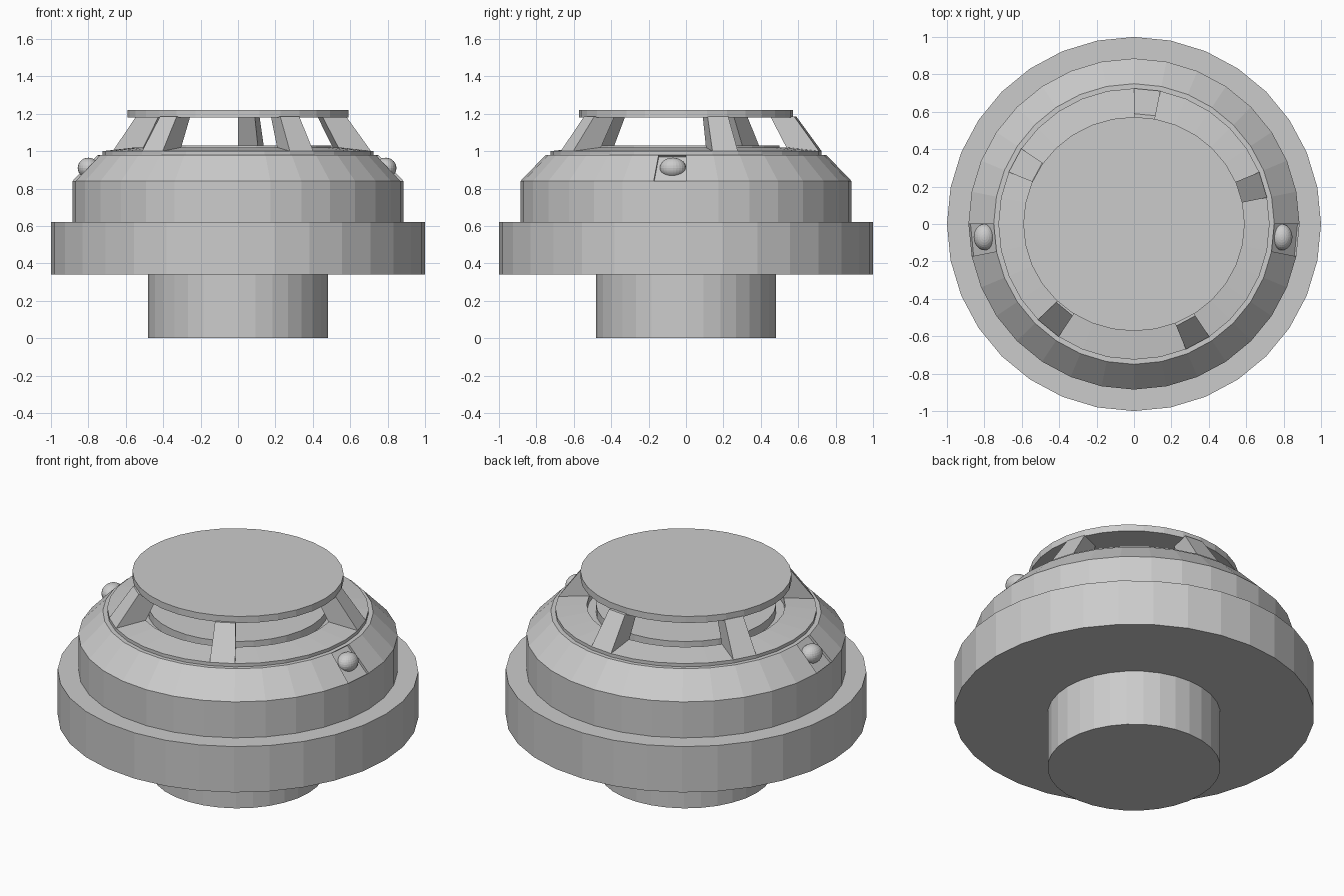
import bpy, bmesh
from math import cos, sin, pi
from mathutils import Matrix

SEG = 32
STEP = 2 * pi / SEG

if "Cube" in bpy.data.objects:
    bpy.data.objects.remove(bpy.data.objects["Cube"])

grey = bpy.data.materials.new("light_grey_plastic")
grey.use_nodes = True
grey.diffuse_color = (0.6, 0.6, 0.6, 1)
grey.node_tree.nodes["Principled BSDF"].inputs["Base Color"].default_value = (0.6, 0.6, 0.6, 1)


def finish(name, bm):
    """Turn a bmesh into a named, coloured object."""
    bmesh.ops.recalc_face_normals(bm, faces=bm.faces)
    mesh = bpy.data.meshes.new(name)
    bm.to_mesh(mesh)
    bm.free()
    mesh.materials.append(grey)
    obj = bpy.data.objects.new(name, mesh)
    bpy.context.collection.objects.link(obj)
    return obj


def polar(r, i, z):
    return (r * cos(i * STEP), r * sin(i * STEP), z)


def lathe(profile):
    """Revolve an (r, z) profile, capping both ends."""
    bm = bmesh.new()
    rings = [[bm.verts.new(polar(r, i, z)) for i in range(SEG)] for r, z in profile]
    for a, b in zip(rings, rings[1:]):
        for i in range(SEG):
            j = (i + 1) % SEG
            bm.faces.new((a[i], a[j], b[j], b[i]))
    bm.faces.new(rings[0][::-1])
    bm.faces.new(rings[-1])
    bmesh.ops.recalc_face_normals(bm, faces=bm.faces)
    return bm


# Stepped housing with sloped shoulder, vent ring and inner core
body = lathe([(0.48, 0), (0.48, 0.34), (1, 0.34), (1, 0.62), (0.885, 0.62),
              (0.885, 0.84), (0.75, 0.98), (0.725, 0.98), (0.725, 1.0),
              (0.55, 1.02), (0.55, 0.98), (0.5, 0.98), (0.5, 1.03)])

# Shallow recesses for the indicator lamps, one on each side of the shoulder
body.faces.ensure_lookup_table()
for face in list(body.faces):
    c = face.calc_center_median()
    if 0.9 < c.z < 0.92 and abs(c.x) > 0.75 and -0.1 < c.y < 0:
        inward = -0.015 * face.normal
        new = bmesh.ops.extrude_face_region(body, geom=[face])["geom"]
        bmesh.ops.translate(body, vec=inward,
                            verts=[v for v in new if isinstance(v, bmesh.types.BMVert)])
        if face.is_valid:
            body.faces.remove(face)
finish("housing", body)

# Indicator lamps
for name, x in (("left_lamp", 0.79), ("right_lamp", -0.8)):
    bm = bmesh.new()
    bmesh.ops.create_uvsphere(bm, u_segments=24, v_segments=14, radius=1)
    bmesh.ops.transform(bm, verts=bm.verts,
                        matrix=Matrix.Translation((x, -0.07, 0.91))
                        @ Matrix.Diagonal((0.057, 0.07, 0.055, 1)))
    finish(name, bm)

# Slanted struts, each one facet wide
for n, i in enumerate((1, 7, 13, 20, 26)):
    bm = bmesh.new()
    section = ((0.725, 1.0), (0.59, 1.185), (0.46, 1.185), (0.55, 1.015))
    a, b = [[bm.verts.new(polar(r, k, z)) for r, z in section] for k in (i, i + 1)]
    bm.faces.new(a)
    bm.faces.new(b[::-1])
    for k in range(4):
        m = (k + 1) % 4
        bm.faces.new((a[k], b[k], b[m], a[m]))
    finish(f"strut_{n + 1}", bm)

# Top cover disc, slightly wider than deep
cover = lathe([(0.592, 1.18), (0.592, 1.22)])
bmesh.ops.scale(cover, vec=(1, 0.967, 1), verts=cover.verts)
finish("top_cover", cover)
